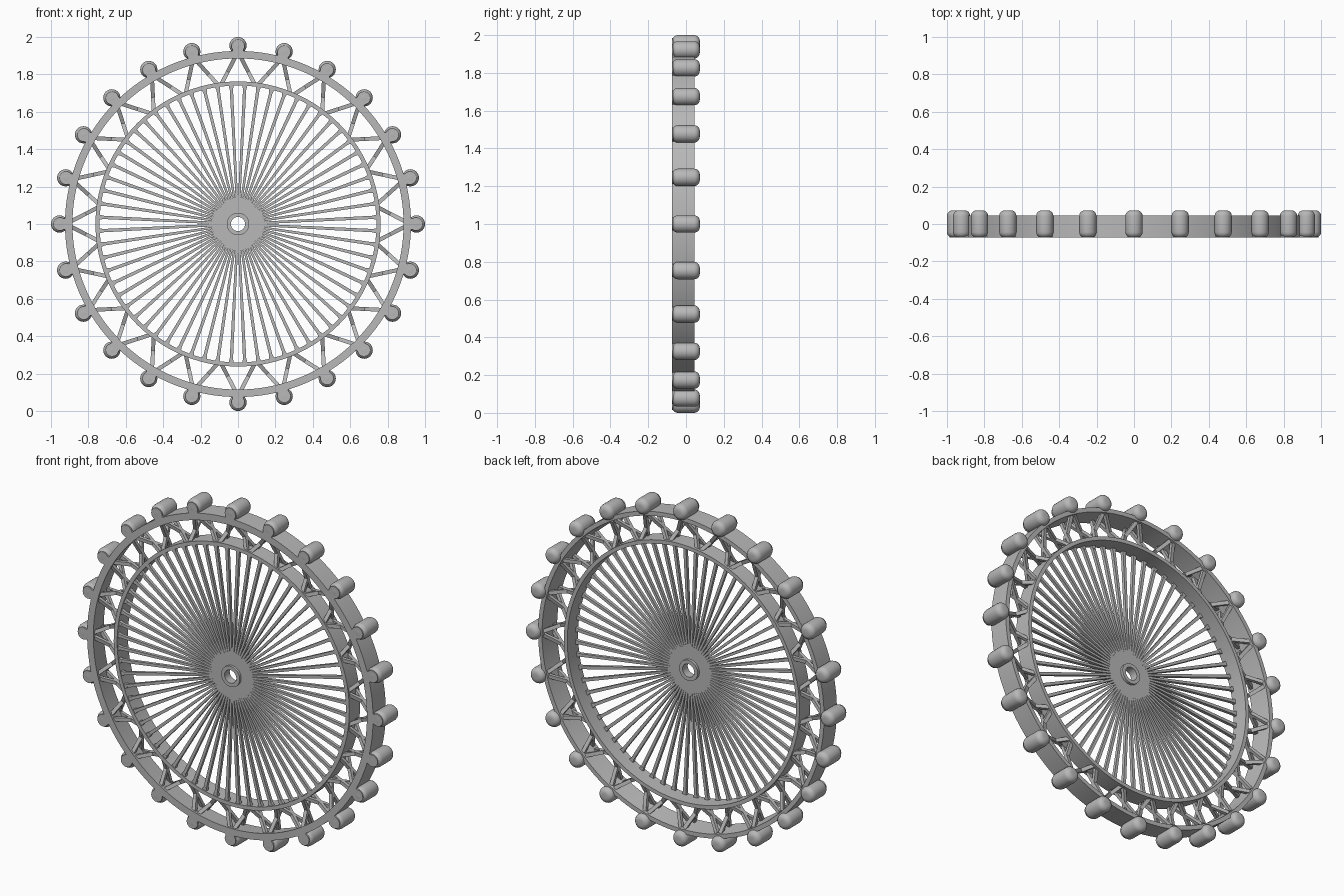
import bpy
import bmesh
from math import sin, cos, pi, tau, radians
from mathutils import Vector, Matrix

if "Cube" in bpy.data.objects:
    bpy.data.objects.remove(bpy.data.objects["Cube"])

CABINS, SPOKES = 24, 64
CENTRE = Vector((0, 0, 1))

steel = bpy.data.materials.new("grey_steel")
steel.use_nodes = True
grey = (0.48, 0.48, 0.48, 1)
steel.diffuse_color = grey
steel.node_tree.nodes["Principled BSDF"].inputs["Base Color"].default_value = grey


def finish(name, bm):
    bmesh.ops.recalc_face_normals(bm, faces=bm.faces)
    mesh = bpy.data.meshes.new(name)
    bm.to_mesh(mesh)
    bm.free()
    mesh.materials.append(steel)
    ob = bpy.data.objects.new(name, mesh)
    bpy.context.collection.objects.link(ob)
    ob.location = CENTRE
    bpy.ops.object.select_all(action='DESELECT')
    ob.select_set(True)
    bpy.context.view_layer.objects.active = ob
    bpy.ops.object.shade_smooth_by_angle(angle=radians(35))


def lathe(bm, profile, steps, closed=True, offset=Vector((0, 0, 0))):
    """Turn (radius, y) points about the y axis."""
    rows = []
    for i in range(steps):
        a = tau * i / steps
        rows.append([bm.verts.new(Vector((r * sin(a), y, r * cos(a))) + offset)
                     for r, y in profile])
    n = len(profile)
    for i in range(steps):
        p, q = rows[i], rows[(i + 1) % steps]
        for j in range(n if closed else n - 1):
            k = (j + 1) % n
            bm.faces.new((p[j], p[k], q[k], q[j]))
    if not closed:
        bm.faces.new([row[0] for row in rows])
        bm.faces.new([row[-1] for row in rows])


def polar(radius, angle, y):
    return Vector((radius * sin(angle), y, radius * cos(angle)))


def bar(bm, a, b, wide_a, wide_b, deep):
    """Flat-faced bar from a to b, its broad side turned to the front."""
    axis = (b - a).normalized()
    side = axis.cross(Vector((0, 1, 0))).normalized()
    up = side.cross(axis) * deep / 2
    ends = []
    for p, w in ((a, wide_a), (b, wide_b)):
        s = side * w / 2
        ends.append([bm.verts.new(p + v) for v in (s + up, up - s, -s - up, s - up)])
    for j in range(4):
        k = (j + 1) % 4
        bm.faces.new((ends[0][j], ends[0][k], ends[1][k], ends[1][j]))
    for end in ends:
        bm.faces.new(end)


# Outer rim, inner ring and hub
rings = {
    "outer_rim": [(0.885, -0.073), (0.925, -0.073), (0.925, 0.045), (0.9, 0.045)],
    "inner_ring": [(0.74, -0.06), (0.762, -0.06), (0.762, 0.04), (0.74, 0.04)],
    "hub": [(0.038, -0.07), (0.06, -0.07), (0.06, -0.022), (0.038, -0.022)],
}
for name, profile in rings.items():
    bm = bmesh.new()
    lathe(bm, profile, 48 if name == "hub" else 144)
    finish(name, bm)

# Passenger cabins: rounded barrels beside the rim
bm = bmesh.new()
half = [(0.046 - 0.03 * (1 - cos(t)), 0.043 + 0.03 * sin(t))
        for t in (pi / 2 * k / 5 for k in range(6))]
barrel = [(r, -y) for r, y in reversed(half)] + half
for i in range(CABINS):
    lathe(bm, barrel, 24, False, polar(0.954, tau * i / CABINS, 0))
finish("cabins", bm)

# Front brackets: a disc and neck joining each cabin to the rim face
bm = bmesh.new()
for i in range(CABINS):
    a = tau * i / CABINS
    lathe(bm, [(0.035, -0.073), (0.035, -0.04)], 24, False, polar(0.951, a, 0))
    bar(bm, polar(0.915, a, -0.0565), polar(0.945, a, -0.0565), 0.058, 0.058, 0.033)
finish("cabin_brackets", bm)

# Zigzag truss whose two layers cross between rim and ring
bm = bmesh.new()
for i in range(CABINS):
    a = tau * i / CABINS
    for side in (-1, 1):
        foot = a + side * pi / CABINS
        for y_out, y_in in ((-0.055, 0.02), (0.028, -0.045)):
            bar(bm, polar(0.9, a + side * 0.012, y_out),
                polar(0.752, foot - side * 0.012, y_in), 0.021, 0.021, 0.018)
finish("truss_struts", bm)

# Spokes run flat from the front of the ring to the hub, flaring at the ring
bm = bmesh.new()
for i in range(SPOKES):
    a = tau * (i + 0.5) / SPOKES
    bar(bm, polar(0.05, a, -0.047), polar(0.745, a, -0.045), 0.012, 0.018, 0.018)
    bar(bm, polar(0.722, a, -0.045), polar(0.745, a, -0.045), 0.018, 0.03, 0.019)
finish("spokes", bm)
